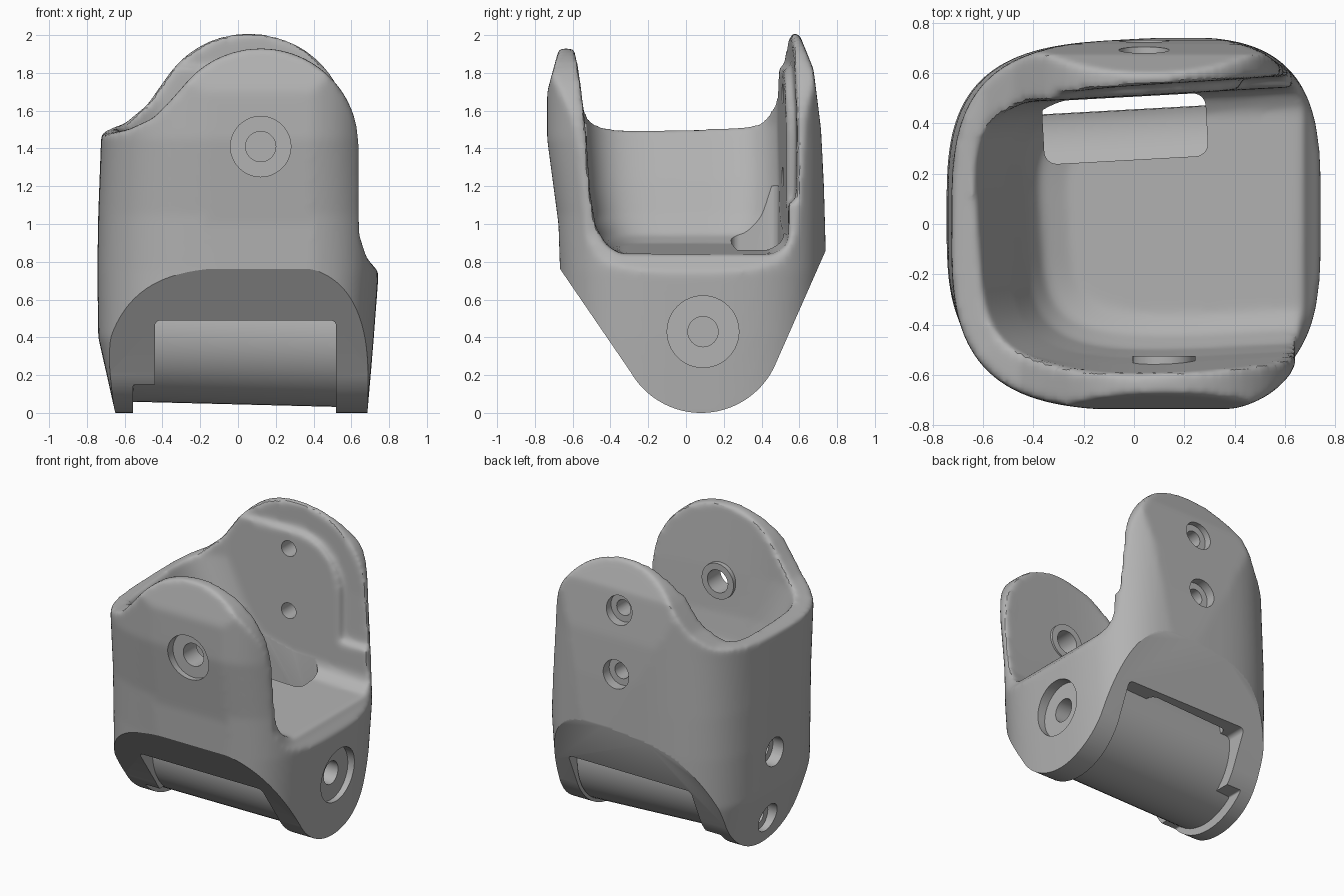
import bpy, bmesh, math
from math import cos, sin, pi, radians

if "Cube" in bpy.data.objects:
    bpy.data.objects.remove(bpy.data.objects["Cube"])

grey = bpy.data.materials.new("plain grey")
grey.use_nodes = True
grey.diffuse_color = (0.45, 0.45, 0.45, 1)
grey.node_tree.nodes["Principled BSDF"].inputs["Base Color"].default_value = grey.diffuse_color
TWIST = 0.055  # slight turn of the inner faces about the vertical


def loft(name, rings):
    """Closed solid skinned through rings of equal point count."""
    bm = bmesh.new()
    loops = [[bm.verts.new(p) for p in ring] for ring in rings]
    n = len(loops[0])
    for a, b in zip(loops, loops[1:]):
        for i in range(n):
            j = (i + 1) % n
            bm.faces.new((a[i], a[j], b[j], b[i]))
    bm.faces.new(loops[0])
    bm.faces.new(loops[-1])
    bmesh.ops.recalc_face_normals(bm, faces=bm.faces)
    mesh = bpy.data.meshes.new(name)
    bm.to_mesh(mesh)
    bm.free()
    mesh.materials.append(grey)
    ob = bpy.data.objects.new(name, mesh)
    bpy.context.collection.objects.link(ob)
    return ob


def place(axis, p, t):
    return {"x": (t, *p), "y": (p[0], t, p[1]), "z": (*p, t)}[axis]


def prism(name, axis, poly, a, b):
    return loft(name, [[place(axis, p, t) for p in poly] for t in (a, b)])


def arc(cx, cy, r, start, end, n=24):
    steps = [radians(start + (end - start) * i / n) for i in range(n + 1)]
    return [(cx + r * cos(t), cy + r * sin(t)) for t in steps]


def cylinder(axis, centre, r, a, b):
    return prism("pin", axis, arc(*centre, r, 0, 352.5, 47), a, b)


def superellipse(x0, x1, y0, y1, power, n=96):
    pts = []
    for i in range(n):
        c, s = cos(2 * pi * i / n), sin(2 * pi * i / n)
        pts.append(((x0 + x1) / 2 + (x1 - x0) / 2 * math.copysign(abs(c) ** (2 / power), c),
                    (y0 + y1) / 2 + (y1 - y0) / 2 * math.copysign(abs(s) ** (2 / power), s)))
    return pts


def rounded_rect(x0, x1, y0, y1, r):
    return (arc(x1 - r, y1 - r, r, 0, 90, 6) + arc(x0 + r, y1 - r, r, 90, 180, 6)
            + arc(x0 + r, y0 + r, r, 180, 270, 6) + arc(x1 - r, y0 + r, r, 270, 360, 6))


def apply(ob, kind, **settings):
    mod = ob.modifiers.new(kind, kind)
    for key, value in settings.items():
        setattr(mod, key, value)
    bpy.ops.object.select_all(action="DESELECT")
    bpy.context.view_layer.objects.active = ob
    ob.select_set(True)
    bpy.ops.object.modifier_apply(modifier=mod.name)


def combine(ob, tool, operation):
    bpy.context.view_layer.update()
    apply(ob, "BOOLEAN", object=tool, operation=operation, solver="MANIFOLD")
    bpy.data.objects.remove(tool)


# Outer body: rounded tube tapering at the foot, fuller towards the open side
levels = [(-0.2, -0.6, 0.66, -0.66, 0.72), (0, -0.65, 0.685, -0.66, 0.72),
          (0.4, -0.74, 0.72, -0.67, 0.73), (0.75, -0.745, 0.745, -0.675, 0.735),
          (1.05, -0.74, 0.74, -0.69, 0.735), (1.45, -0.725, 0.73, -0.745, 0.735),
          (2.2, -0.7, 0.73, -0.745, 0.735)]
body = loft("bracket_body", [[(x, y * (1 + 0.07 * x), z) for x, y in superellipse(*size, 3.3)]
                             for z, *size in levels])

# Hollow between the two upright plates, open to one side
sizes = [(0.88, -0.26, -0.38, 0.42), (0.92, -0.37, -0.45, 0.49), (1.02, -0.43, -0.51, 0.53),
         (1.2, -0.5, -0.54, 0.55), (1.5, -0.64, -0.56, 0.555), (2.0, -0.66, -0.605, 0.55),
         (2.3, -0.66, -0.605, 0.55)]
hollow = loft("hollow", [[(x, y, z - 0.06 * x) for x, y in superellipse(x0, 1.6, y0, y1, 4.5)]
                         for z, x0, y0, y1 in sizes])

# Raised pad left standing on the inside of the back plate
pad = ([(-0.9, 0.7), (1.8, 0.7), (1.8, 1.1), (0.45, 1.12)]
       + arc(0.09, 1.46, 0.36, 0, 85, 12) + [(-0.9, 1.84)])
combine(hollow, prism("pad", "y", pad, 0.508, 0.9), "DIFFERENCE")
hollow.rotation_euler.z = TWIST
combine(body, hollow, "DIFFERENCE")

# Upright plate outlines: front and back arches blended across the side wall
sill = [(-0.9, -0.3), (0.9, -0.3), (0.9, 0.66), (0.75, 0.74), (0.68, 0.82), (0.64, 0.95)]
front = sill + arc(0.12, 1.41, 0.52, 0, 142) + [(-0.36, 1.65), (-0.45, 1.56), (-0.58, 1.5), (-0.9, 1.43)]
back = sill + arc(0.06, 1.485, 0.525, 0, 142) + [(-0.41, 1.73), (-0.48, 1.63), (-0.6, 1.53), (-0.9, 1.44)]
stations = [(-1, front), (-0.45, front), (0.45, back), (1, back)]
combine(body, loft("arches", [[(x, y, z) for x, z in ring] for y, ring in stations]), "INTERSECT")

# Leaning outer faces of the plates
lean = [(-0.8, -0.3), (0.8, -0.3), (0.74, 0.84), (0.73, 1.2), (0.715, 1.5), (0.675, 1.82),
        (0.59, 2.03), (0, 2.03), (-0.6, 1.95), (-0.67, 1.94), (-0.735, 1.7), (-0.735, 1.45),
        (-0.675, 1.0), (-0.665, 0.7)]
combine(body, prism("lean", "x", lean, -1, 1), "INTERSECT")

# Round all rims softly
apply(body, "REMESH", mode="VOXEL", voxel_size=0.016)
apply(body, "SMOOTH", factor=0.5, iterations=12)

# Crisp lower side profile: round foot and two sloping faces
foot = arc(0.08, 0.43, 0.43, 210, 335, 40) + [(0.85, 1.11), (0.85, 2.3), (-0.85, 2.3), (-0.85, 1.03)]
combine(body, prism("foot", "x", foot, -1, 1), "INTERSECT")

# Bay between the cheeks, a step in one cheek, and the floor window
combine(body, prism("bay", "y", rounded_rect(-0.44, 0.52, -0.3, 0.49, 0.03), -1, 1), "DIFFERENCE")
combine(body, prism("step", "y", rounded_rect(-0.555, -0.4, -0.3, 0.15, 0.01), -1, 1), "DIFFERENCE")
window = prism("window", "z", rounded_rect(-0.34, 0.31, 0.255, 0.505, 0.05), 0.4, 1.2)
window.rotation_euler.z = TWIST
combine(body, window, "DIFFERENCE")

# Boss ring inside the front plate
combine(body, cylinder("y", (0.12, 1.41), 0.125, -0.64, -0.525), "UNION")

# Counterbored holes: axis, centre, wide radius, narrow radius, outside, seat, inside
holes = [("y", (0.12, 1.41), 0.16, 0.08, -1, -0.67, -0.4),
         ("x", (0.09, 0.43), 0.19, 0.08, 1, 0.665, 0.45),
         ("y", (0.04, 1.69), 0.1, 0.055, 1, 0.64, 0.4),
         ("y", (0.04, 1.25), 0.1, 0.055, 1, 0.66, 0.4),
         ("x", (0.07, 0.66), 0.1, 0.055, -1, -0.66, -0.4),
         ("x", (0.07, 0.18), 0.1, 0.055, -1, -0.62, -0.4)]
for axis, centre, wide, narrow, outside, seat, inside in holes:
    combine(body, cylinder(axis, centre, wide, outside, seat), "DIFFERENCE")
    combine(body, cylinder(axis, centre, narrow, outside, inside), "DIFFERENCE")

# Drum between the cheeks, tilted slightly
drum = cylinder("x", (0.075, 0.425), 0.38, -0.565, 0.53)
drum.name = "drum"
drum.rotation_euler = (0, 0.025, TWIST)

for ob in (body, drum):
    bpy.ops.object.select_all(action="DESELECT")
    bpy.context.view_layer.objects.active = ob
    ob.select_set(True)
    bpy.ops.object.shade_smooth_by_angle(angle=radians(30))
